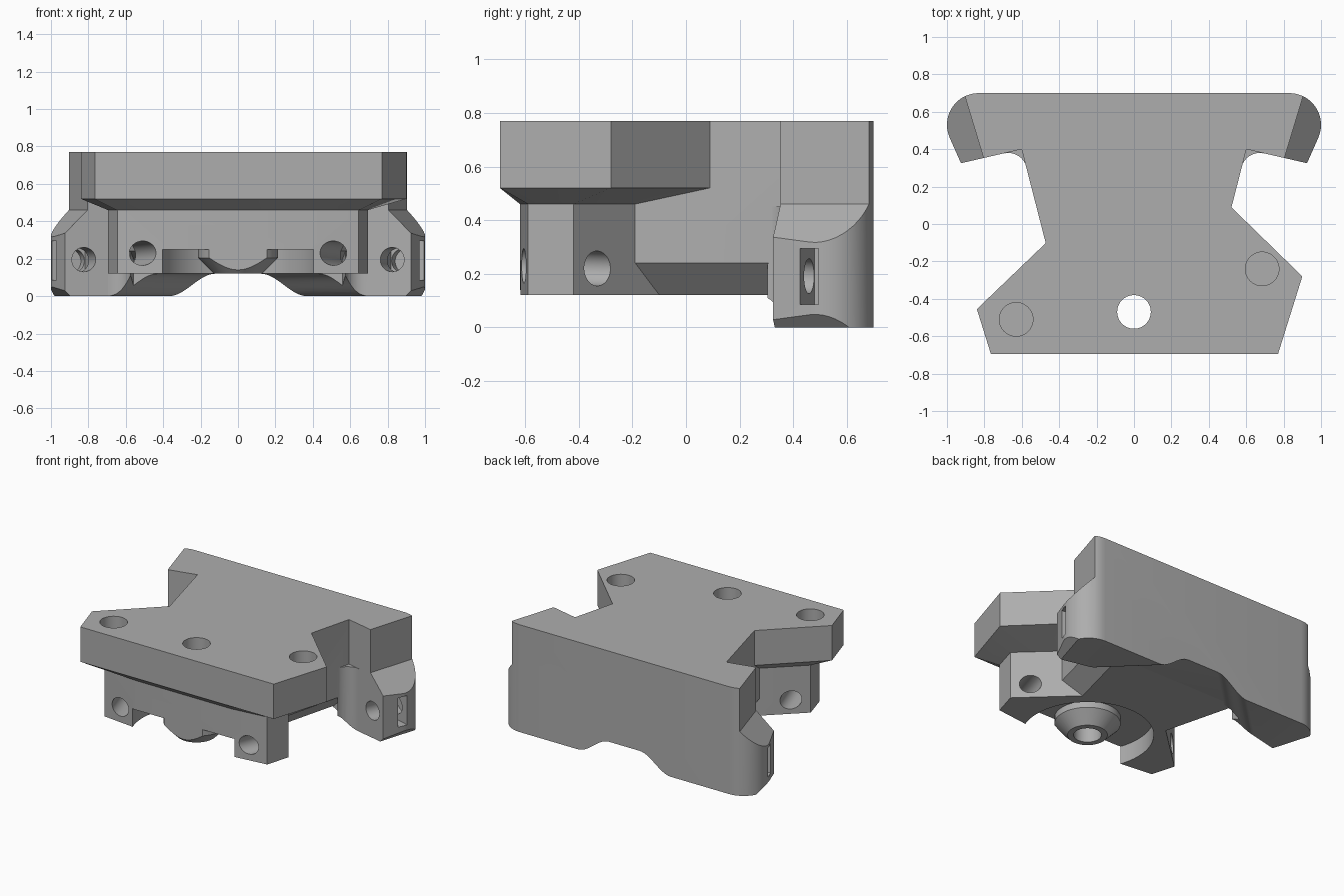
import bpy, bmesh, math
from mathutils import Vector

cube = bpy.data.objects.get("Cube")
if cube:
    bpy.data.objects.remove(cube)

grey = bpy.data.materials.new("plain grey")
grey.use_nodes = True
colour = (0.42, 0.42, 0.42, 1)
grey.diffuse_color = colour
grey.node_tree.nodes["Principled BSDF"].inputs["Base Color"].default_value = colour


def loft(name, sections):
    """Skin a stack of matching closed sections into a solid."""
    bm = bmesh.new()
    rings = [[bm.verts.new(p) for p in s] for s in sections]
    n = len(rings[0])
    for a, b in zip(rings, rings[1:]):
        for i in range(n):
            j = (i + 1) % n
            bm.faces.new((a[i], a[j], b[j], b[i]))
    bm.faces.new(rings[0])
    bm.faces.new(rings[-1])
    bmesh.ops.recalc_face_normals(bm, faces=bm.faces)
    mesh = bpy.data.meshes.new(name)
    bm.to_mesh(mesh)
    bm.free()
    mesh.materials.append(grey)
    ob = bpy.data.objects.new(name, mesh)
    bpy.context.collection.objects.link(ob)
    return ob


def at(outline, z):
    return [(x, y, z) for x, y in outline]


def prism(name, outline, z0, z1):
    return loft(name, [at(outline, z0), at(outline, z1)])


def rod(name, a, b, r0, r1=None, sides=40):
    """Round bar or cone between two points."""
    a, b = Vector(a), Vector(b)
    q = (b - a).to_track_quat('Z', 'Y')
    ring = [Vector((math.cos(t), math.sin(t), 0))
            for t in (2 * math.pi * i / sides for i in range(sides))]
    return loft(name, [[a + q @ (v * r0) for v in ring],
                       [b + q @ (v * (r1 or r0)) for v in ring]])


def combine(target, other, operation):
    mod = target.modifiers.new(operation.lower(), 'BOOLEAN')
    mod.operation = operation
    mod.solver = 'EXACT'
    mod.object = other
    bpy.context.view_layer.objects.active = target
    bpy.ops.object.modifier_apply(modifier=mod.name)
    bpy.data.objects.remove(other)


def arc(cx, cy, r, start, end, steps):
    return [(cx + r * math.cos(math.radians(start + (end - start) * i / steps)),
             cy + r * math.sin(math.radians(start + (end - start) * i / steps)))
            for i in range(steps + 1)]


def mirrored(half):
    """Close a right-hand outline with its reflection."""
    return half + [(-x, y) for x, y in reversed(half)]


# Front deck with sloping underside and the legs below it
foot = mirrored([(0.30, -0.05), (0.45, -0.19), (0.695, -0.42), (0.645, -0.59), (0.38, -0.62)])
deck = [(0.42, 0.19), (0.52, 0.09), (0.90, -0.28), (0.77, -0.695), (0.38, -0.695),
        (-0.38, -0.695), (-0.765, -0.695), (-0.84, -0.455), (-0.475, -0.105), (-0.35, 0.015)]
body = loft("bracket_body", [at(foot, 0.12), at(foot, 0.46), at(deck, 0.52), at(deck, 0.77)])

# Ring groove around the central boss
combine(body, rod("groove", (0, -0.47, 0), (0, -0.47, 0.25), 0.43, sides=64), 'DIFFERENCE')
boss = rod("boss", (0, -0.47, 0.205), (0, -0.47, 0.3), 0.215)
combine(boss, rod("boss_cone", (0, -0.47, 0.12), (0, -0.47, 0.205), 0.13, 0.215), 'UNION')
wall = prism("wall_trim", [(-0.5, -0.62), (-0.5, -0.9), (0.5, -0.9), (0.5, -0.62)], 0, 0.4)
combine(boss, wall, 'DIFFERENCE')
combine(body, boss, 'UNION')

# Spine with chamfered lower edges
spine = mirrored([(0.421, -0.3), (0.61, 0.435)])
keel = mirrored([(0.301, -0.3), (0.49, 0.435)])
# keep the keel clear of the groove
groove = rod("groove", (0, -0.47, 0), (0, -0.47, 0.25), 0.43, sides=64)
spine_ob = loft("spine", [at(keel, 0.12), at(spine, 0.24), at(spine, 0.77)])
combine(spine_ob, groove, 'DIFFERENCE')
combine(body, spine_ob, 'UNION')

# Rear crossbar with rounded ends
half = [(0.6, 0.40), (0.925, 0.325)] + arc(0.83, 0.53, 0.17, -23, 90, 14)
bar = prism("crossbar", mirrored(half), 0, 0.77)
for s in (1, -1):
    fillet = [(0.55, 0.45)] + arc(0.672, 0.28, 0.1, 76, 166, 8)
    combine(bar, prism("corner_fillet", [(s * x, y) for x, y in fillet], 0, 0.45), 'UNION')

# Arched underside of the crossbar
sections = []
for y in (0.15, 0.8):
    w = 0.37 + (0.7 - y) * 1.03
    curve = [(w - 0.25 * t, 0.06 * (1 - math.cos(math.pi * t))) for t in (i / 12 for i in range(13))]
    sections.append([(x, y, z) for x, z in mirrored([(w, -0.1)] + curve)])
combine(bar, loft("arch", sections), 'DIFFERENCE')

# Sloped shoulders and bevelled lower corners at both ends
out = Vector((0.957, -0.29, 0))
along = Vector((0.29, 0.957, 0))
start = Vector((0.805, 0.355, 0))
shoulder = [(0, 0.9), (0, 0.46), (0.4, 0.06), (0.4, 0.9)]
lower_bevel = [(0.085, -0.01), (0.4, 0.305), (0.4, -0.01)]
for s in (1, -1):
    for profile in (shoulder, lower_bevel):
        ends = []
        for t in (-0.4, 0.6):
            points = [start + out * d + along * t + Vector((0, 0, z)) for d, z in profile]
            ends.append([(s * p.x, p.y, p.z) for p in points])
        combine(bar, loft("end_trim", ends), 'DIFFERENCE')
combine(body, bar, 'UNION')

# Long bolt holes through legs and arms, with side nut slots
a = Vector((0.505, -0.62, 0.23))
b = Vector((0.825, 0.35, 0.195))
for s in (1, -1):
    p, q = a + (a - b) * 0.15, b + (b - a) * 0.24
    combine(body, rod("bolt_hole", (s * p.x, p.y, p.z), (s * q.x, q.y, q.z), 0.065), 'DIFFERENCE')
    centre = Vector((0.95, 0.47, 0))
    slot = [centre + out * u + along * v
            for u, v in ((-0.15, -0.036), (0.15, -0.036), (0.15, 0.036), (-0.15, 0.036))]
    combine(body, prism("nut_slot", [(s * c.x, c.y) for c in slot], 0.085, 0.295), 'DIFFERENCE')

# Deck holes: one through the boss, two blind
for x, y, floor in ((0, -0.47, 0), (-0.63, -0.51, 0.6), (0.685, -0.24, 0.6)):
    combine(body, rod("deck_hole", (x, y, floor), (x, y, 0.9), 0.09), 'DIFFERENCE')

bpy.ops.object.select_all(action='DESELECT')
body.select_set(True)
bpy.context.view_layer.objects.active = body
bpy.ops.object.shade_smooth_by_angle(angle=math.radians(25))
